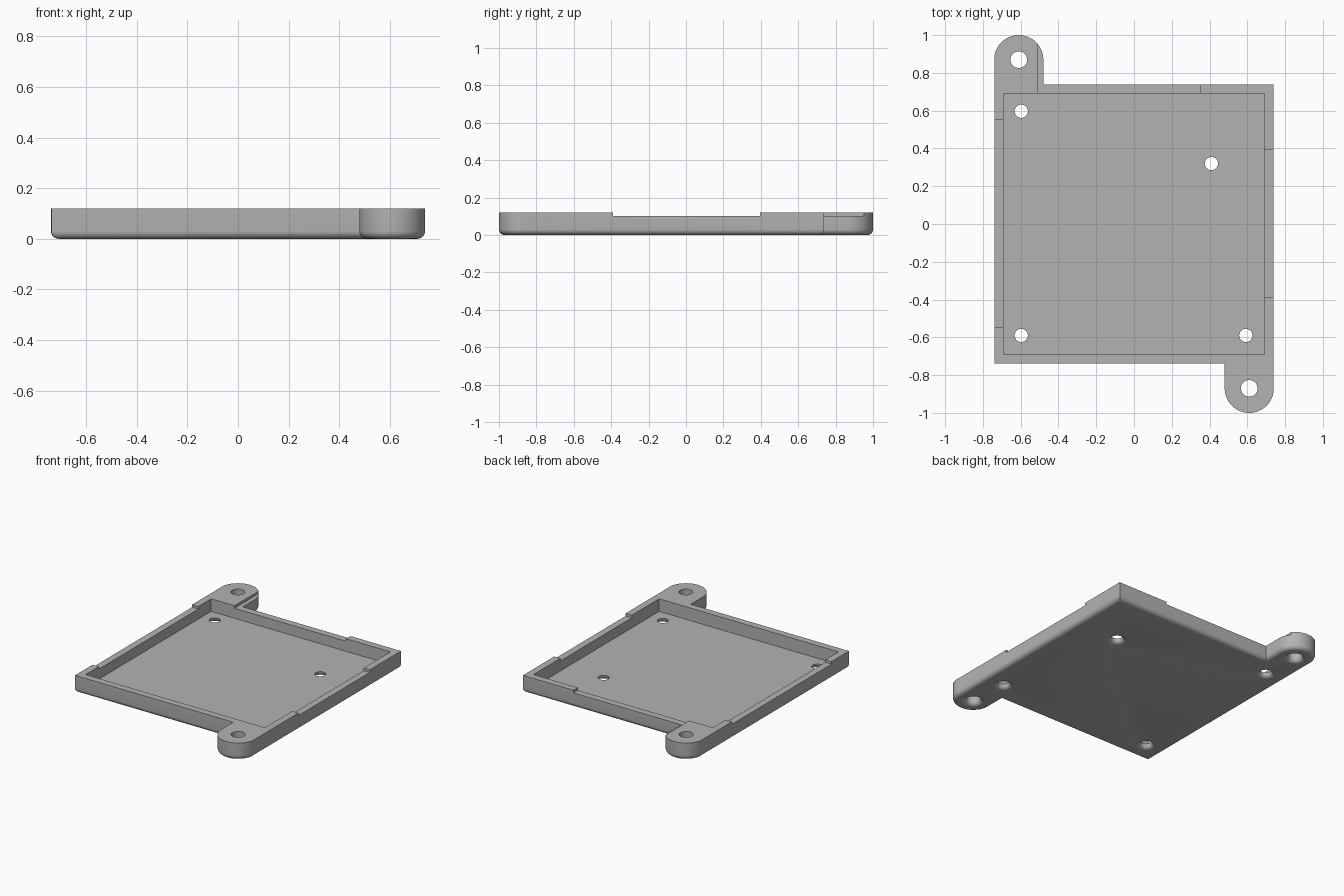
import bpy
import bmesh
from math import pi, sin, cos, radians
from mathutils import Matrix

SIDE, INNER = 0.738, 0.69           # half widths of tray and cavity
HEIGHT, FLOOR, STEP = 0.12, 0.032, 0.102
ROUND = 0.03                        # lower edge rounding
EAR_X, EAR_Y, EAR_R = 0.61, 0.87, 0.13

old = bpy.data.objects.get("Cube")
if old:
    bpy.data.objects.remove(old, do_unlink=True)

grey = bpy.data.materials.new("plain grey")
grey.use_nodes = True
colour = (0.45, 0.45, 0.45, 1)
grey.diffuse_color = colour
grey.node_tree.nodes["Principled BSDF"].inputs["Base Color"].default_value = colour


def make_object(name, bm):
    bmesh.ops.recalc_face_normals(bm, faces=bm.faces[:])
    mesh = bpy.data.meshes.new(name)
    bm.to_mesh(mesh)
    bm.free()
    mesh.materials.append(grey)
    obj = bpy.data.objects.new(name, mesh)
    bpy.context.collection.objects.link(obj)
    return obj


def box_cutter(name, x0, x1, y0, y1, z0):
    bm = bmesh.new()
    bmesh.ops.create_cube(bm, size=1)
    bmesh.ops.scale(bm, vec=(x1 - x0, y1 - y0, 0.3), verts=bm.verts)
    bmesh.ops.translate(bm, vec=((x0 + x1) / 2, (y0 + y1) / 2, z0 + 0.15), verts=bm.verts)
    return make_object(name, bm)


def hole_cutter(name, x, y, r, sides=40, steps=6):
    """Lathed pin that flares outward at the underside."""
    profile = [(r, 0.3)]
    for i in range(steps + 1):
        t = i / steps * pi / 2
        profile.append((r + ROUND * (1 - cos(t)), ROUND * (1 - sin(t))))
    profile.append((r + ROUND, -0.1))
    bm = bmesh.new()
    rings = [[bm.verts.new((x + pr * cos(2 * pi * k / sides), y + pr * sin(2 * pi * k / sides), z))
              for k in range(sides)] for pr, z in profile]
    for a, b in zip(rings, rings[1:]):
        for k in range(sides):
            n = (k + 1) % sides
            bm.faces.new((a[k], a[n], b[n], b[k]))
    bm.faces.new(rings[0])
    bm.faces.new(rings[-1])
    return make_object(name, bm)


# Tray outline with one round ear, repeated by half-turn symmetry
half = [(-SIDE, -SIDE), (EAR_X - EAR_R, -SIDE)]
for i in range(33):
    a = pi + pi * i / 32
    x = SIDE if i == 32 else EAR_X + EAR_R * cos(a)
    half.append((x, -EAR_Y + EAR_R * sin(a)))
outline = half + [(-x, -y) for x, y in half]

# Solid body with rounded lower edges
bm = bmesh.new()
base = bm.faces.new([bm.verts.new((x, y, 0)) for x, y in outline])
ext = bmesh.ops.extrude_face_region(bm, geom=[base])
top_verts = [g for g in ext["geom"] if isinstance(g, bmesh.types.BMVert)]
bmesh.ops.translate(bm, vec=(0, 0, HEIGHT), verts=top_verts)
if not any(all(v.co.z < 0.001 for v in f.verts) for f in bm.faces):
    bm.faces.new([v for v in bm.verts if v.co.z < 0.001])
bmesh.ops.recalc_face_normals(bm, faces=bm.faces[:])
low = [e for e in bm.edges if all(v.co.z < 0.001 for v in e.verts)]
bmesh.ops.bevel(bm, geom=low, offset=ROUND, segments=6, profile=0.5, affect='EDGES')
tray = make_object("mounting_tray", bm)

# Cavity, stepped rims, screw holes
cutters = [
    box_cutter("cavity_cutter", -INNER, INNER, -INNER, INNER, FLOOR),
    box_cutter("right_rim_cutter", -0.9, -0.6, -0.545, 0.55, STEP),
    box_cutter("left_rim_cutter", 0.6, 0.9, -0.39, 0.395, STEP),
    box_cutter("back_rim_cutter", -0.51, 0.35, 0.6, 1.1, STEP),
]
for hx, hy in ((-0.597, 0.597), (0.41, 0.32), (0.592, -0.59), (-0.597, -0.59)):
    cutters.append(hole_cutter("floor_hole_cutter", hx, hy, 0.035))
for s in (1, -1):
    cutters.append(hole_cutter("ear_hole_cutter", s * EAR_X, -s * EAR_Y, 0.044))

bpy.context.view_layer.objects.active = tray
for cutter in cutters:
    cutter.hide_render = True
    mod = tray.modifiers.new("cut", 'BOOLEAN')
    mod.operation = 'DIFFERENCE'
    mod.solver = 'EXACT'
    mod.object = cutter
    bpy.ops.object.modifier_apply(modifier=mod.name)
    bpy.data.objects.remove(cutter, do_unlink=True)

bpy.ops.object.select_all(action='DESELECT')
tray.select_set(True)
bpy.ops.object.shade_smooth_by_angle(angle=radians(30))
